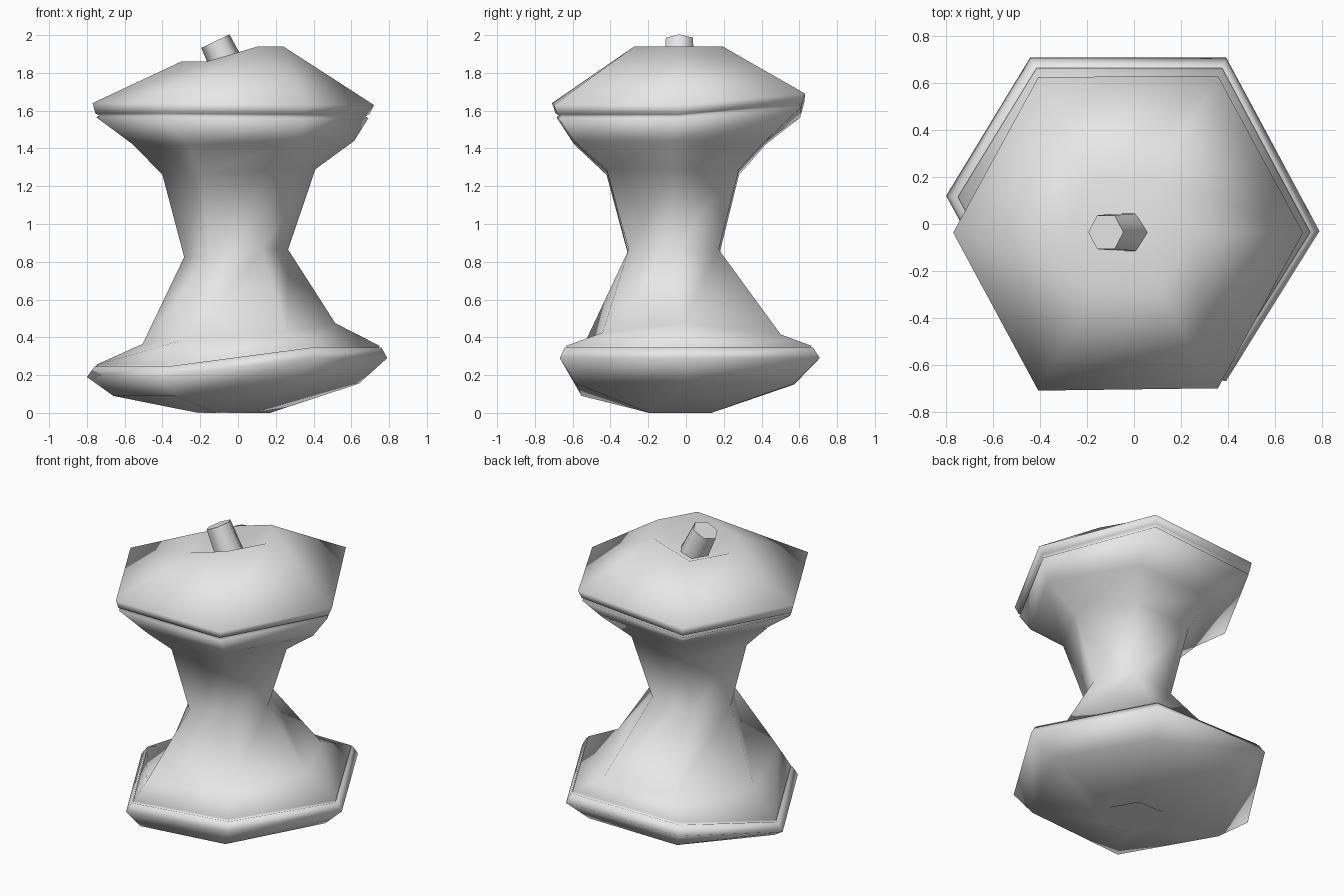
import bpy
import bmesh
from math import cos, sin, pi, radians
from mathutils import Vector

cube = bpy.data.objects.get("Cube")
if cube:
    bpy.data.objects.remove(cube, do_unlink=True)

grey = bpy.data.materials.new("light grey")
grey.use_nodes = True
grey.diffuse_color = (0.8, 0.8, 0.8, 1)
grey.node_tree.nodes["Principled BSDF"].inputs["Base Color"].default_value = (0.8, 0.8, 0.8, 1)

SIDES = 6


def finish(name, bm, angle):
    """Turn a bmesh into a smooth shaded object."""
    bmesh.ops.recalc_face_normals(bm, faces=bm.faces)
    mesh = bpy.data.meshes.new(name)
    bm.to_mesh(mesh)
    bm.free()
    mesh.materials.append(grey)
    obj = bpy.data.objects.new(name, mesh)
    bpy.context.scene.collection.objects.link(obj)
    bpy.ops.object.select_all(action='DESELECT')
    obj.select_set(True)
    bpy.context.view_layer.objects.active = obj
    bpy.ops.object.shade_smooth_by_angle(angle=radians(angle))
    return obj


def ring(bm, radius, cx, cy, z_left, z_right, nudges={}):
    """Hexagon with a height for each half and optional shifts of single corners."""
    verts = []
    for k in range(SIDES):
        a = 2 * pi * k / SIDES
        z = z_right if cos(a) > 0 else z_left
        corner = Vector((cx + radius * cos(a), cy + radius * sin(a), z))
        verts.append(bm.verts.new(corner + Vector(nudges.get(k, (0, 0, 0)))))
    return verts


def bridge(bm, low, high):
    for k in range(SIDES):
        n = (k + 1) % SIDES
        bm.faces.new((low[k], low[n], high[n], high[k]))


def fan(bm, loop, centre):
    tip = bm.verts.new(centre)
    for k in range(SIDES):
        bm.faces.new((loop[k], loop[(k + 1) % SIDES], tip))


# Uneven corners shared by the rings of each bitten end
lower_rim = {0: (0, -0.05, 0), 2: (-0.04, 0, 0.1), 3: (0, 0.1, 0), 4: (0, 0.06, 0)}
lower_skin = {2: (0, 0, 0.06), 5: (0, -0.03, 0)}
lower_flesh = {0: (0, -0.02, 0.06), 1: (0, 0.06, 0), 2: (0, 0.05, 0.05),
               4: (-0.06, -0.09, 0.015), 5: (0, 0, 0.01)}
upper_rim = {0: (-0.02, 0, 0), 1: (0, 0.005, 0.06), 3: (0.02, 0, 0), 4: (0, -0.01, 0)}

# Apple core body: radius, centre x, centre y, left height, right height, nudges
profile = [
    (0.19, -0.02, -0.03, 0.0, 0.0),                    # base
    (0.65, -0.01, 0.01, 0.09, 0.155, lower_skin),
    (0.795, -0.005, 0.02, 0.19, 0.29, lower_rim),
    (0.76, 0, 0.015, 0.245, 0.345, lower_rim),         # lower skin edge
    (0.74, 0, 0.015, 0.24, 0.34, lower_rim),           # lower groove
    (0.75, 0, 0.015, 0.255, 0.355, lower_rim),         # lower flesh edge
    (0.51, 0.005, 0.0, 0.365, 0.415, lower_flesh),
    (0.275, -0.01, -0.065, 0.825, 0.865),              # waist
    (0.405, 0.005, -0.07, 1.26, 1.29),                 # neck
    (0.585, 0.03, -0.085, 1.42, 1.44),                 # upper flesh
    (0.74, -0.03, -0.035, 1.565, 1.56, upper_rim),     # upper flesh edge
    (0.725, -0.03, -0.035, 1.575, 1.57, upper_rim),    # upper groove
    (0.745, -0.03, -0.035, 1.585, 1.58, upper_rim),    # upper skin edge
    (0.765, -0.025, -0.037, 1.64, 1.63, upper_rim),
    (0.27, -0.03, -0.04, 1.86, 1.94),                  # crown
]
bm = bmesh.new()
loops = [ring(bm, *row) for row in profile]
for low, high in zip(loops, loops[1:]):
    bridge(bm, low, high)
fan(bm, loops[0], (-0.02, -0.03, 0.12))
fan(bm, loops[-1], (-0.02, -0.04, 1.76))
finish("apple_core", bm, 180)

# Leaning stem, with hexagon corners pointing along the lean
bm = bmesh.new()
bmesh.ops.create_cone(bm, cap_ends=True, segments=SIDES, radius1=0.095, radius2=0.083, depth=0.28)
bottom, top = Vector((0.0, -0.035, 1.72)), Vector((-0.12, -0.035, 1.968))
across = Vector((0, 1, 0))
side = across.cross(top - bottom).normalized()
for v in bm.verts:
    end = top if v.co.z > 0 else bottom
    v.co = end + side * v.co.y + across * v.co.x
finish("stem", bm, 61)
